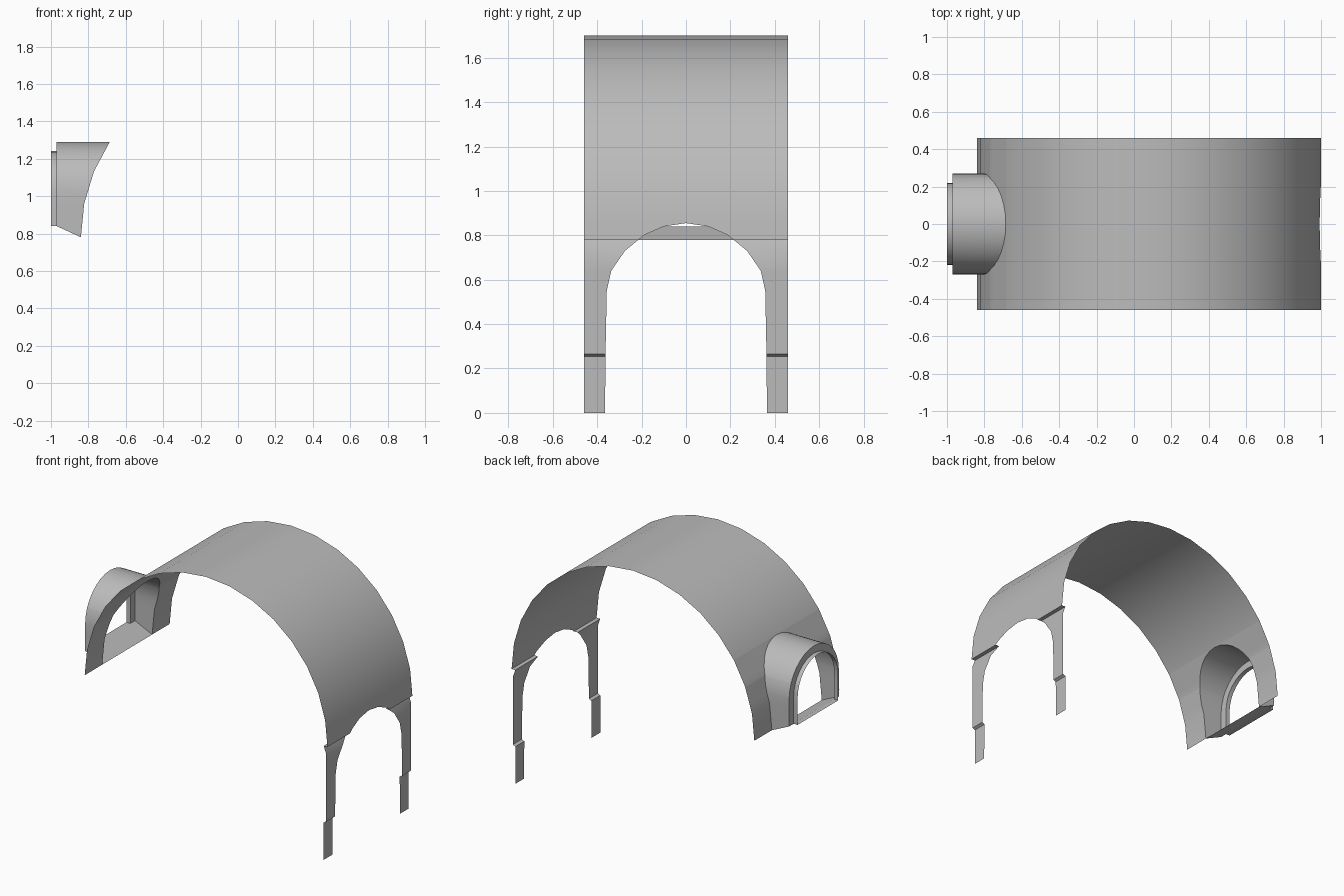
import bpy
import bmesh
import math

if "Cube" in bpy.data.objects:
    bpy.data.objects.remove(bpy.data.objects["Cube"], do_unlink=True)

grey = bpy.data.materials.new("stone grey")
grey.use_nodes = True
grey.diffuse_color = (0.5, 0.5, 0.5, 1)
grey.node_tree.nodes["Principled BSDF"].inputs["Base Color"].default_value = (0.5, 0.5, 0.5, 1)

CX, CZ, R, HALF = 0.08, 0.78, 0.92, 0.46      # vault axis, radius, half length
SEGS = 16
NR, SPRING = 0.27, 1.02                       # niche radius and spring line
FACE_X, FRAME_X, SILL = -0.97, -1.0, 0.84


def lerp_table(table, v):
    for (a, fa), (b, fb) in zip(table, table[1:]):
        if a <= v <= b:
            return fa + (fb - fa) * (v - a) / (b - a)
    return 0.0


# Half width of the doorway at each height
DOOR = [(0, .365), (.3, .362), (.55, .357), (.64, .337), (.73, .275),
        (.80, .19), (.84, .1), (.855, 0)]
QUARTER = [(CZ + R * math.sin(math.pi * i / SEGS), R * math.cos(math.pi * i / SEGS))
           for i in range(SEGS // 2 + 1)]


def door_half(z):
    return lerp_table(DOOR, z)


def niche_half(z, r=NR):
    if z <= SPRING:
        return r
    return math.sqrt(max(0, r * r - (z - SPRING) ** 2))


def vault_reach(z):
    return lerp_table(QUARTER, min(z, CZ + R))


def make(name, quads):
    bm = bmesh.new()
    for q in quads:
        pts = [p for i, p in enumerate(q) if (p[0] - q[i - 1][0]) ** 2
               + (p[1] - q[i - 1][1]) ** 2 + (p[2] - q[i - 1][2]) ** 2 > 1e-9]
        if len(pts) > 2:
            bm.faces.new([bm.verts.new(p) for p in pts])
    bmesh.ops.remove_doubles(bm, verts=bm.verts, dist=0.0005)
    mesh = bpy.data.meshes.new(name)
    bm.to_mesh(mesh)
    bm.free()
    mesh.materials.append(grey)
    obj = bpy.data.objects.new(name, mesh)
    bpy.context.collection.objects.link(obj)
    bpy.ops.object.select_all(action='DESELECT')
    obj.select_set(True)
    bpy.context.view_layer.objects.active = obj
    bpy.ops.object.shade_smooth_by_angle(angle=math.radians(30))


def sheet(rows):
    """Rows of (x, z, hole half width), top first; a sheet on both sides of the hole."""
    quads = []
    for (x0, z0, h0), (x1, z1, h1) in zip(rows, rows[1:]):
        quads.append([(x0, -HALF, z0), (x1, -HALF, z1), (x1, -h1, z1), (x0, -h0, z0)])
        quads.append([(x0, h0, z0), (x1, h1, z1), (x1, HALF, z1), (x0, HALF, z0)])
    return quads


breaks = [z for z, _ in QUARTER]
niche_z = sorted({round(SPRING + NR * math.sin(math.pi * i / 16), 4) for i in range(9)}
                 | {round(z, 4) for z in breaks if z < SPRING + NR})
door_z = [z for z, _ in DOOR]

# Barrel vault: doorway cuts the left foot, niche cuts the right foot
left_z = sorted(set(breaks + [z for z in door_z if z > CZ]), reverse=True)
right_z = sorted({round(z, 4) for z in breaks} | set(niche_z), reverse=True)
left_rows = [(CX + vault_reach(z), z, door_half(z)) for z in left_z]
right_rows = [(CX - vault_reach(z), z, niche_half(z)) for z in right_z]
right_quads = [q[::-1] for q in sheet(right_rows)]
make("barrel_vault", sheet(left_rows) + right_quads)

# Doorway wall: groove under the vault, pier, then recessed foot
steps = [(1.0, CZ), (.972, CZ), (.99, .73), (.99, .64), (.99, .55), (.99, .3),
         (.99, .265), (.972, .255), (.972, 0)]
make("doorway_wall", sheet([(x, z, door_half(z)) for x, z in steps]))


# Niche: barrel sides, face ring, projecting frame and sills
def arch(r, base):
    """Points (y, z) over an arch, from -y to +y."""
    side = [(-niche_half(z), z) for z in niche_z]
    scaled = [(y * r / NR, z if z <= SPRING else SPRING + (z - SPRING) * r / NR)
              for y, z in side]
    scaled[0] = (scaled[0][0], base)
    return scaled + [(-y, z) for y, z in scaled[-2::-1]]


def bridge(a, b):
    return [[a[i], b[i], b[i + 1], a[i + 1]] for i in range(len(a) - 1)]


back = [(CX - vault_reach(z), y, z) for y, z in arch(NR, CZ)]
face = [(FACE_X, y, z) for y, z in arch(NR, SILL)]
inner = [(FACE_X, y, z) for y, z in arch(0.22, SILL)]
front = [(FRAME_X, y, z) for y, z in arch(0.22, SILL)]
make("niche_barrel", bridge(face, back))
make("niche_face", bridge(inner, face))
make("niche_frame", bridge(front, inner))
make("niche_sill", [[back[0], face[0], face[-1], back[-1]],
                    [inner[0], front[0], front[-1], inner[-1]]])
